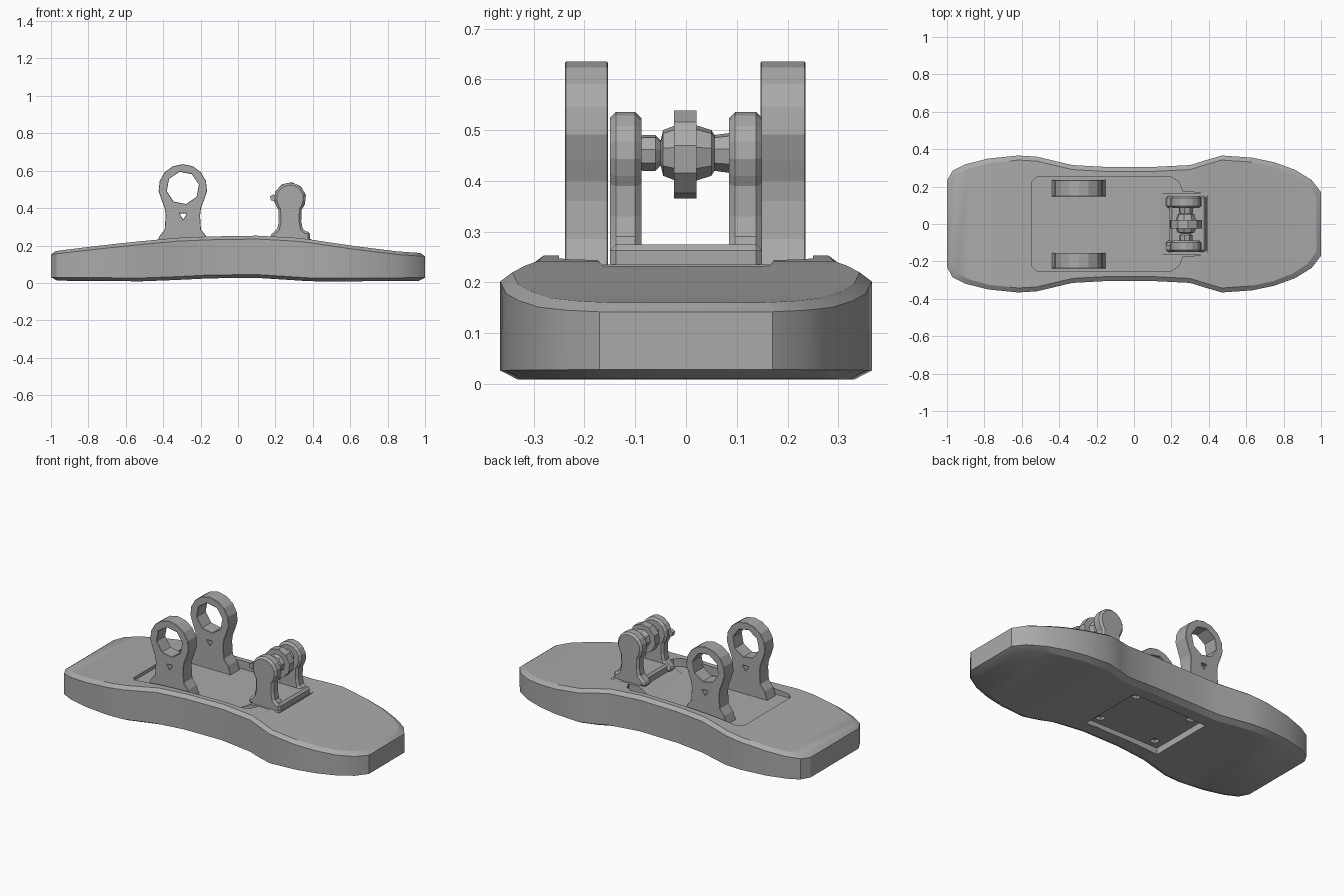
import bpy, bmesh, math
from mathutils import Vector

cube = bpy.data.objects.get("Cube")
if cube:
    bpy.data.objects.remove(cube, do_unlink=True)

grey = bpy.data.materials.new("plain grey")
grey.use_nodes = True
COLOUR = (0.4, 0.4, 0.4, 1)
grey.diffuse_color = COLOUR
grey.node_tree.nodes["Principled BSDF"].inputs["Base Color"].default_value = COLOUR


def finish(name, bm):
    bmesh.ops.recalc_face_normals(bm, faces=bm.faces)
    mesh = bpy.data.meshes.new(name)
    bm.to_mesh(mesh)
    bm.free()
    mesh.materials.append(grey)
    obj = bpy.data.objects.new(name, mesh)
    bpy.context.collection.objects.link(obj)
    return obj


def activate(obj):
    bpy.ops.object.select_all(action='DESELECT')
    obj.select_set(True)
    bpy.context.view_layer.objects.active = obj


def smooth(obj, angle=25):
    activate(obj)
    bpy.ops.object.shade_smooth_by_angle(angle=math.radians(angle))


def prism(name, points, vector):
    """Extrude a closed polygon along a vector."""
    bm = bmesh.new()
    face = bm.faces.new([bm.verts.new(p) for p in points])
    made = bmesh.ops.extrude_face_region(bm, geom=[face])["geom"]
    bmesh.ops.translate(bm, vec=vector, verts=[v for v in made if isinstance(v, bmesh.types.BMVert)])
    return finish(name, bm)


def side_prism(name, profile, y0, y1):
    return prism(name, [(x, y0, z) for x, z in profile], (0, y1 - y0, 0))


def plan_prism(name, plan, z0, z1):
    return prism(name, [(x, y, z0) for x, y in plan], (0, 0, z1 - z0))


def cut(obj, *cutters):
    for cutter in cutters:
        mod = obj.modifiers.new("cut", 'BOOLEAN')
        mod.operation = 'DIFFERENCE'
        mod.solver = 'EXACT'
        mod.object = cutter
        activate(obj)
        bpy.ops.object.modifier_apply(modifier=mod.name)
        bpy.data.objects.remove(cutter, do_unlink=True)


def bevel(obj, width):
    mod = obj.modifiers.new("bevel", 'BEVEL')
    mod.width = width
    mod.segments = 1
    mod.limit_method = 'ANGLE'
    mod.angle_limit = math.radians(50)
    activate(obj)
    bpy.ops.object.modifier_apply(modifier=mod.name)


def ngon(cx, cz, r, n, start=0.0):
    return [(cx + r * math.cos(start + math.tau * i / n),
             cz + r * math.sin(start + math.tau * i / n)) for i in range(n)]


def rect(x0, x1, w):
    return [(x0, -w), (x1, -w), (x1, w), (x0, w)]


def interp(table, x):
    for (xa, a), (xb, b) in zip(table, table[1:]):
        if x <= xb:
            return a + (b - a) * (x - xa) / (xb - xa)
    return table[-1][1]


# Platform: waisted outline, arched top, chamfered rims
WIDTH = [(-1, .23), (-.97, .285), (-.9, .32), (-.78, .35), (-.62, .366), (-.52, .36),
         (-.33, .315), (-.15, .305), (.1, .305), (.3, .315), (.38, .34), (.47, .366), (.63, .355),
         (.75, .33), (.86, .29), (.95, .235), (1, .17)]
TOP = [(-1, .17), (-.7, .205), (-.35, .24), (0, .255), (.2, .25), (.35, .238),
       (.6, .2), (.87, .168), (1, .16)]
BOTTOM = [(-1, .012), (-.45, .008), (-.2, .024), (.1, .027), (.4, .008), (1, .01)]


def platform():
    bm = bmesh.new()
    rings = []
    for inset, low, dz in ((.035, True, 0), (0, True, .018), (0, False, -.018), (.024, False, 0)):
        ring = []
        for side in (-1, 1):
            row = []
            for x, w in WIDTH:
                z = interp(BOTTOM if low else TOP, x) + dz
                row.append(bm.verts.new((x * (1 - inset * abs(x) ** 3), side * (w - inset), z)))
            ring.append(row)
        rings.append(ring)
    n = len(WIDTH)
    for lower, upper in zip(rings, rings[1:]):
        for s in (0, 1):
            for i in range(n - 1):
                bm.faces.new((lower[s][i], lower[s][i + 1], upper[s][i + 1], upper[s][i]))
        for i in (0, n - 1):
            bm.faces.new((lower[0][i], lower[1][i], upper[1][i], upper[0][i]))
    for ring in (rings[0], rings[-1]):
        for i in range(n - 1):
            bm.faces.new((ring[0][i], ring[0][i + 1], ring[1][i + 1], ring[1][i]))
    return finish("platform", bm)


body = platform()
# Stepped well in the top, shallow panel and screw holes underneath
half = [(-.545, .225), (-.52, .25), (.2, .25), (.24, .225), (.26, .175), (.38, .165), (.392, .15)]
well = [(x, -y) for x, y in half] + half[::-1]
cut(body, plan_prism("well_cutter", well, .2, .4),
    plan_prism("panel_cutter", rect(-.33, .17, .2), -.1, .055))
for hx in (-.27, .11):
    for hy in (-.15, .15):
        spot = [(hx + x, hy + y) for x, y in rect(-.02, .02, .02)]
        cut(body, plan_prism("screw_cutter", spot, 0, .075))
smooth(body)

# Ramp and raised seat for the small hinge
side_prism("seat_ramp", [(.13, .195), (.39, .195), (.39, .235), (.2, .235)], -.165, .165)
pedestal = plan_prism("hinge_pedestal", rect(.19, .385, .15), .2, .275)
bevel(pedestal, .012)


def lug_profile(cx, cz, r, stem):
    """Rounded eye on a flared stem; stem lists half width and height downwards."""
    arc = [(cx + r * math.cos(a), cz + r * math.sin(a))
           for a in (math.radians(-30 + 24 * i) for i in range(11))]
    return [(cx + w, z) for w, z in stem[::-1]] + arc + [(cx - w, z) for w, z in stem]


# Tall eye brackets
BIG = lug_profile(-.295, .505, .13, [(.097, .4), (.092, .36), (.097, .285), (.125, .25), (.145, .195)])
for name, y0, y1 in (("front_bracket", -.238, -.154), ("back_bracket", .147, .235)):
    bracket = side_prism(name, BIG, y0, y1)
    cut(bracket, side_prism("eye_cutter", ngon(-.295, .508, .088, 8, .2), -.4, .4),
        side_prism("pin_cutter", ngon(-.293, .36, .022, 3, .5), -.4, .4))
    bevel(bracket, .005)

# Small hinge lugs
SMALL = lug_profile(.278, .452, .084, [(.062, .39), (.06, .33), (.068, .29), (.1, .26), (.11, .23)])
for name, y0, y1 in (("front_lug", -.15, -.088), ("back_lug", .085, .15)):
    bevel(side_prism(name, SMALL, y0, y1), .012)


def lathe(name, profile, cx, cz, sides):
    """Turn (y, radius) pairs around an axis along y."""
    bm = bmesh.new()
    rings = [[bm.verts.new((x, y, z)) for x, z in ngon(cx, cz, r, sides, .2)] for y, r in profile]
    for a, b in zip(rings, rings[1:]):
        for i in range(sides):
            j = (i + 1) % sides
            bm.faces.new((a[i], a[j], b[j], b[i]))
    bm.faces.new(rings[0])
    bm.faces.new(rings[-1])
    return finish(name, bm)


# Axle with knobs and a central disc
lathe("axle", [(-.1, .03), (-.085, .036), (-.06, .036), (-.05, .025), (-.045, .046), (-.022, .055),
               (.022, .055), (.05, .046), (.056, .036), (.1, .042)], .278, .455, 8)
lathe("axle_disc", [(-.024, .087), (.021, .087)], .278, .452, 10)
# Axle end nut
lathe("axle_nut", [(-.14, .02), (-.115, .02)], .19, .455, 5)
